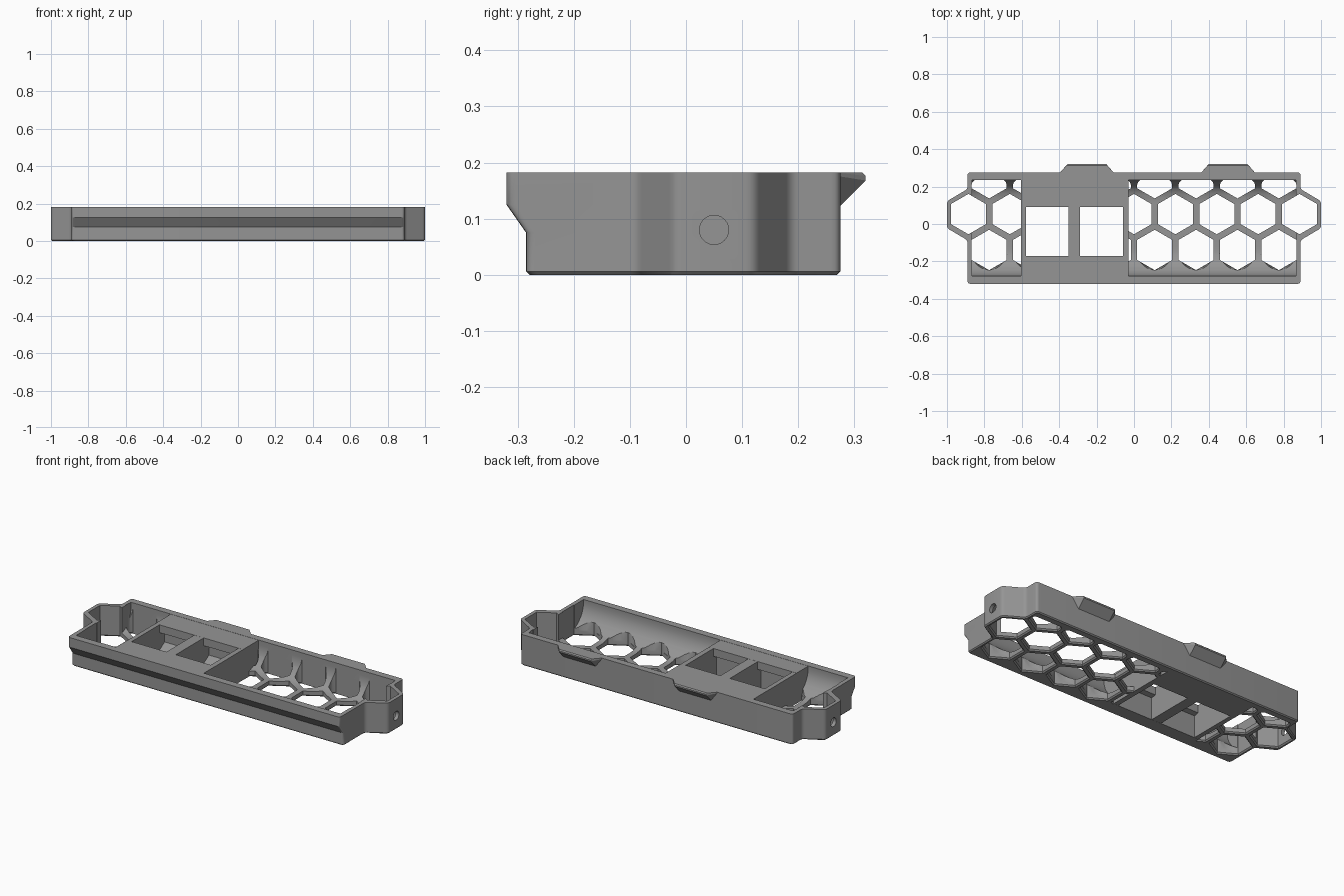
import bpy, bmesh, math
from mathutils import Vector

if "Cube" in bpy.data.objects:
    bpy.data.objects.remove(bpy.data.objects["Cube"])

PITCH = 0.2213          # honeycomb spacing
ROW = PITCH * 0.866
HEX_Y = 0.053           # centre of the middle honeycomb row
H = 0.182               # tray height
FLOOR = 0.03
BACK_IN = 0.235         # inner face of the back wall

grey = bpy.data.materials.new("grey plastic")
grey.diffuse_color = (0.3, 0.3, 0.3, 1)
grey.use_nodes = True
grey.node_tree.nodes["Principled BSDF"].inputs["Base Color"].default_value = grey.diffuse_color


def make(name, bm):
    bmesh.ops.recalc_face_normals(bm, faces=bm.faces)
    me = bpy.data.meshes.new(name)
    bm.to_mesh(me)
    bm.free()
    ob = bpy.data.objects.new(name, me)
    bpy.context.collection.objects.link(ob)
    me.materials.append(grey)
    return ob


def loft(bm, loops):
    """Closed solid through matching loops of 3D points."""
    rings = [[bm.verts.new(p) for p in lp] for lp in loops]
    n = len(rings[0])
    for a, b in zip(rings, rings[1:]):
        for i in range(n):
            j = (i + 1) % n
            bm.faces.new((a[i], a[j], b[j], b[i]))
    bm.faces.new(rings[0][::-1])
    bm.faces.new(rings[-1])


def box(bm, x0, x1, y0, y1, z0, z1):
    loft(bm, [[(x0, y0, z), (x1, y0, z), (x1, y1, z), (x0, y1, z)] for z in (z0, z1)])


def along_x(bm, profile, x0, x1):
    loft(bm, [[(x, y, z) for y, z in profile] for x in (x0, x1)])


def cut(ob, cutter):
    """Apply a boolean difference and remove the cutter."""
    m = ob.modifiers.new("cut", 'BOOLEAN')
    m.object, m.operation, m.solver = cutter, 'DIFFERENCE', 'EXACT'
    dg = bpy.context.evaluated_depsgraph_get()
    me = bpy.data.meshes.new_from_object(ob.evaluated_get(dg))
    ob.modifiers.clear()
    ob.data = me
    bpy.data.objects.remove(cutter)


def rounded(pts, r, steps=4):
    """Round the corners of a polygon."""
    out = []
    for i, p in enumerate(pts):
        p = Vector(p)
        a = (Vector(pts[i - 1]) - p).normalized()
        b = (Vector(pts[(i + 1) % len(pts)]) - p).normalized()
        s, e = p + a * r, p + b * r
        for k in range(steps + 1):
            t = k / steps
            out.append(tuple(s * (1 - t) ** 2 + p * 2 * t * (1 - t) + e * t * t))
    return out


def hexagon(cx, cy, flat):
    """Pointy hexagon with the given half width, clipped at the back wall."""
    r = flat / math.cos(math.pi / 6)
    if cy > 0.2:
        half = [(flat - 0.016, BACK_IN), (flat - 0.004, BACK_IN - 0.012),
                (flat, BACK_IN - 0.025), (flat, cy - r / 2)]
        return ([(cx - x, y) for x, y in half] + [(cx, cy - r)]
                + [(cx + x, y) for x, y in half[::-1]])
    return [(cx + r * math.sin(k * math.pi / 3), cy - r * math.cos(k * math.pi / 3))
            for k in range(6)]


def outline(front, d):
    """Tray outline with lobed ends, inset by d."""
    side = [(0.89 - d, front + d), (0.89 - d, -0.087 + d), (1 - d, -0.022),
            (1 - d, 0.122), (0.89 - d, 0.187 - d), (0.89 - d, 0.275 - d)]
    return rounded(side + [(-x, y) for x, y in side[::-1]], 0.016)


# tray body with overhanging front lip and chamfered bottom edge
bm = bmesh.new()
loft(bm, [[(x, y, z) for x, y in outline(f, d)] for f, d, z in
          ((-0.285, 0.006, 0), (-0.285, 0, 0.006), (-0.285, 0, 0.075),
           (-0.32, 0, 0.125), (-0.32, 0, H))])
tray = make("tray", bm)


# inner cavity with curved fillets along front and back walls
def fillet(yw, ye, zt, n=10):
    return [(ye + (yw - ye) * math.cos(t), zt - (zt - FLOOR) * math.sin(t))
            for t in (k * math.pi / 2 / n for k in range(n + 1))]


bm = bmesh.new()
along_x(bm, [(-0.278, 0.4)] + fillet(-0.278, -0.13, 0.168)
        + fillet(BACK_IN, 0.13, 0.155)[::-1] + [(BACK_IN, 0.4)], -0.865, 0.865)
cut(tray, make("cavity", bm))

# honeycomb openings, flared at the underside
bm = bmesh.new()
half_width = 0.0935
for row, count in ((1, 8), (0, 9), (-1, 8)):
    for i in range(count):
        cx, cy = (i - (count - 1) / 2) * PITCH, HEX_Y + row * ROW
        loft(bm, [[(x, y, z) for x, y in hexagon(cx, cy, f)] for f, z in
                  ((half_width + 0.009, -0.002), (half_width, 0.007), (half_width, 0.4))])
cut(tray, make("honeycomb", bm))

# rounded pockets scooped into the front fillet
for i in range(8):
    cx, cy = (i - 3.5) * PITCH, HEX_Y - ROW
    bm = bmesh.new()
    loft(bm, [[(max(-0.865, min(0.865, cx + r * math.cos(k * math.pi / 16))),
                cy + r * math.sin(k * math.pi / 16), z) for k in range(32)]
              for r, z in ((0.097, 0.032), (0.123, 0.16))])
    cut(tray, make("pocket", bm))

# clear floor below the socket openings
bm = bmesh.new()
box(bm, -0.6, -0.035, -0.2, 0.14, -0.1, 0.3)
cut(tray, make("socket_clearance", bm))

# round screw hole in each end
bm = bmesh.new()
for s in (-1, 1):
    loft(bm, [[(s * x, 0.05 + 0.026 * math.cos(k * math.pi / 12),
                0.08 + 0.026 * math.sin(k * math.pi / 12)) for k in range(24)]
              for x in (0.95, 1.05)])
cut(tray, make("screw_holes", bm))

# socket panel: front and back rails with ledges, joined by three dividers
X0, X1, TOP = -0.605, -0.03, H - 0.001
bm = bmesh.new()
along_x(bm, [(-0.262, 0), (-0.2, 0), (-0.2, 0.13), (-0.17, 0.135),
             (-0.17, TOP), (-0.279, TOP), (-0.279, 0.13), (-0.262, 0.07)], X0, X1)
make("panel_front_rail", bm)
bm = bmesh.new()
along_x(bm, [(0.24, 0), (0.09, 0), (0.09, 0.03), (0.14, 0.06),
             (0.14, 0.13), (0.09, 0.135), (0.09, TOP), (0.24, TOP)], X0, X1)
make("panel_back_rail", bm)
bm = bmesh.new()
for x0, x1 in ((X0, -0.578), (-0.35, -0.288), (-0.06, X1)):
    box(bm, x0, x1, -0.205, 0.145, 0.0005, TOP - 0.0005)
make("panel_dividers", bm)

# wedge clips on the back
for i, cx in enumerate((-0.252, 0.503)):
    bm = bmesh.new()
    wide, tip = 0.148, 0.104
    pts = [(s * w, y, z) for s in (-1, 1) for w, y, z in
           ((wide, 0.27, H), (tip + 0.004, 0.314, H), (tip, 0.32, 0.176),
            (tip, 0.32, 0.168), (wide, 0.27, 0.176), (tip, 0.27, 0.118))]
    vs = [bm.verts.new((cx + x, y, z)) for x, y, z in pts]
    bmesh.ops.convex_hull(bm, input=vs)
    make("back_clip_%d" % (i + 1), bm)

# smooth shading on the curved walls, sharp edges kept
for ob in bpy.data.objects:
    ob.select_set(ob.name == "tray")
bpy.context.view_layer.objects.active = tray
bpy.ops.object.shade_smooth_by_angle(angle=math.radians(30))
